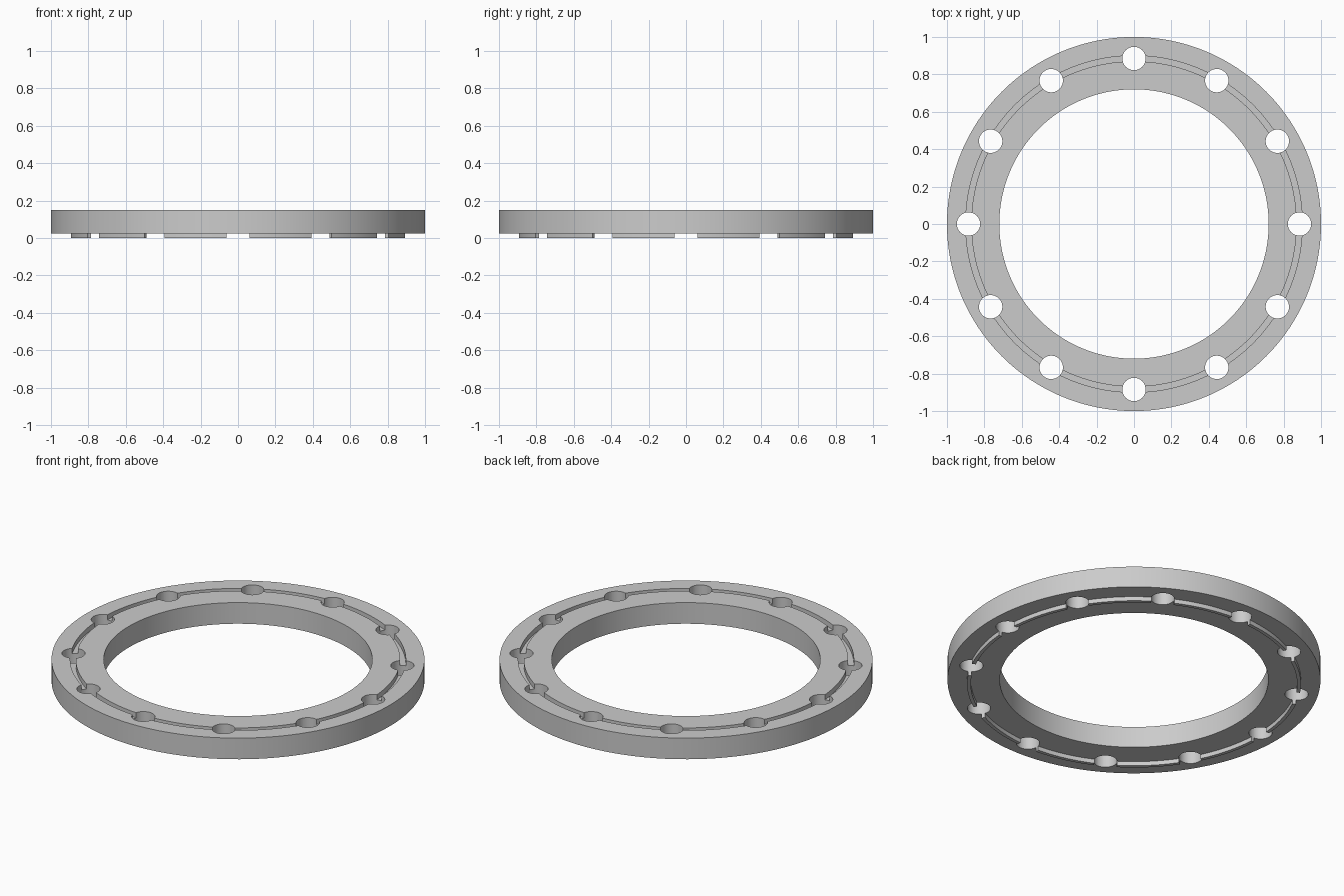
import bpy, bmesh, math
from mathutils import Matrix

cube = bpy.data.objects.get("Cube")
if cube:
    bpy.data.objects.remove(cube)

SEGMENTS = 192
HOLES = 12
TOP, BASE, GROOVE_FLOOR = 0.15, 0.025, 0.12
BOLT_RADIUS, HOLE_RADIUS = 0.885, 0.0625

grey = bpy.data.materials.new("plain_grey")
grey.use_nodes = True
colour = (0.6, 0.6, 0.6, 1)
grey.diffuse_color = colour
grey.node_tree.nodes["Principled BSDF"].inputs["Base Color"].default_value = colour


def make_object(name, bm):
    bmesh.ops.recalc_face_normals(bm, faces=bm.faces)
    mesh = bpy.data.meshes.new(name)
    bm.to_mesh(mesh)
    bm.free()
    mesh.materials.append(grey)
    obj = bpy.data.objects.new(name, mesh)
    bpy.context.collection.objects.link(obj)
    return obj


def lathe(name, profile):
    """Sweep a closed (radius, height) profile around z."""
    bm = bmesh.new()
    rings = []
    for i in range(SEGMENTS):
        a = math.tau * i / SEGMENTS
        rings.append([bm.verts.new((r * math.cos(a), r * math.sin(a), z)) for r, z in profile])
    n = len(profile)
    for i, ring in enumerate(rings):
        after = rings[(i + 1) % SEGMENTS]
        for j in range(n):
            k = (j + 1) % n
            bm.faces.new((ring[j], after[j], after[k], ring[k]))
    return make_object(name, bm)


# Ring body with a groove on top and a locating ridge underneath
ring = lathe("flange_ring", [
    (0.72, BASE), (0.875, BASE), (0.875, 0), (0.895, 0), (0.895, BASE), (1, BASE),
    (1, TOP), (0.9, TOP), (0.9, GROOVE_FLOOR), (0.87, GROOVE_FLOOR), (0.87, TOP), (0.72, TOP),
])

# Twelve bolt holes through the ring
bm = bmesh.new()
for i in range(HOLES):
    place = Matrix.Rotation(math.tau * i / HOLES, 4, "Z") @ Matrix.Translation((BOLT_RADIUS, 0, TOP / 2))
    bmesh.ops.create_cone(bm, cap_ends=True, segments=48, radius1=HOLE_RADIUS,
                          radius2=HOLE_RADIUS, depth=0.4, matrix=place)
cutter = make_object("bolt_hole_cutter", bm)
cutter.hide_render = True

holes = ring.modifiers.new("bolt_holes", "BOOLEAN")
holes.operation = "DIFFERENCE"
holes.solver = "EXACT"
holes.object = cutter

bpy.ops.object.select_all(action="DESELECT")
bpy.context.view_layer.objects.active = ring
ring.select_set(True)
bpy.ops.object.modifier_apply(modifier=holes.name)
bpy.data.objects.remove(cutter)

# Smooth walls, sharp rims
bpy.ops.object.shade_smooth_by_angle(angle=math.radians(30))
